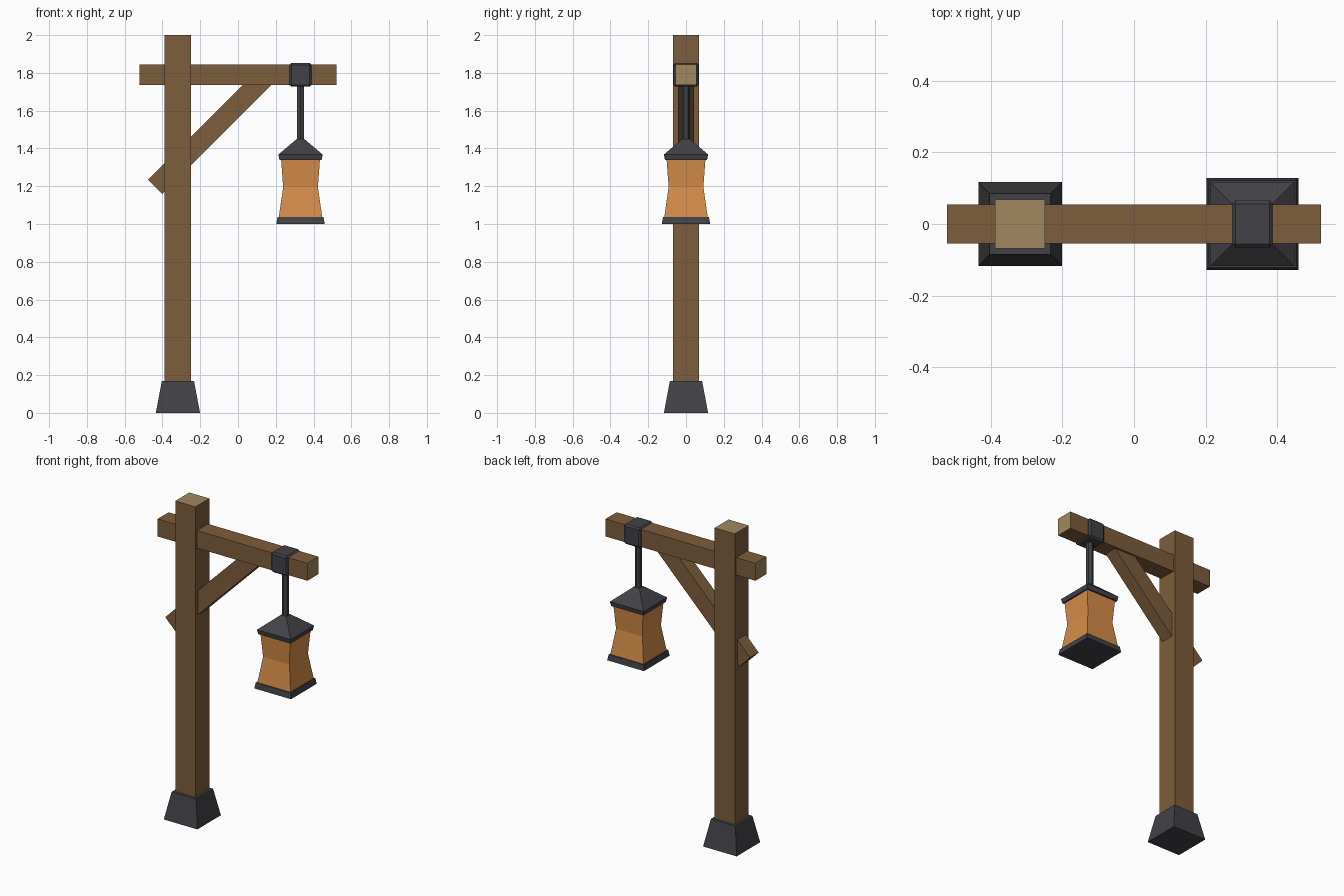
import bpy, bmesh, math
from mathutils import Matrix, Vector

if "Cube" in bpy.data.objects:
    bpy.data.objects.remove(bpy.data.objects["Cube"])


def material(name, r, g, b):
    lin = [((c / 255 + 0.055) / 1.055) ** 2.4 for c in (r, g, b)]
    m = bpy.data.materials.new(name)
    m.diffuse_color = (*lin, 1.0)
    m.use_nodes = True
    m.node_tree.nodes["Principled BSDF"].inputs["Base Color"].default_value = m.diffuse_color
    return m


WOOD = material("brown wood", 125, 93, 60)
CUT = material("pale cut wood", 161, 136, 95)
IRON = material("dark iron", 66, 65, 70)
GLASS = material("amber glass", 214, 141, 73)


def finish(name, bm, *mats):
    bmesh.ops.recalc_face_normals(bm, faces=bm.faces[:])
    me = bpy.data.meshes.new(name)
    bm.to_mesh(me)
    bm.free()
    for m in mats:
        me.materials.append(m)
    ob = bpy.data.objects.new(name, me)
    bpy.context.collection.objects.link(ob)
    return ob


def box(name, center, size, mats, cut_axis=None, angle=0.0, bevel=0.0):
    """Box turned about y; faces along cut_axis take the second material."""
    bm = bmesh.new()
    bmesh.ops.create_cube(bm, size=1.0)
    bmesh.ops.scale(bm, vec=Vector(size), verts=bm.verts[:])
    bm.normal_update()
    if cut_axis is not None:
        for f in bm.faces:
            if abs(f.normal[cut_axis]) > 0.9:
                f.material_index = 1
    if bevel:
        bmesh.ops.bevel(bm, geom=bm.edges[:], offset=bevel, segments=1, affect='EDGES')
    bmesh.ops.transform(bm, verts=bm.verts[:],
                        matrix=Matrix.Translation(center) @ Matrix.Rotation(angle, 4, 'Y'))
    return finish(name, bm, *mats)


def square_stack(name, cx, profile, mat):
    """Stack of square sections given as (half width, z)."""
    bm = bmesh.new()
    rings = [[bm.verts.new((cx + sx * h, sy * h, z))
              for sx, sy in ((-1, -1), (1, -1), (1, 1), (-1, 1))] for h, z in profile]
    for a, b in zip(rings, rings[1:]):
        for i in range(4):
            j = (i + 1) % 4
            bm.faces.new((a[i], a[j], b[j], b[i]))
    bm.faces.new(rings[0][::-1])
    bm.faces.new(rings[-1])
    return finish(name, bm, mat)


PX, LX = -0.318, 0.331  # post and lantern positions

# Timber frame
box("post", (PX, 0, 1.025), (0.14, 0.138, 1.95), (WOOD, CUT), cut_axis=2)
box("beam", (0, 0, 1.79), (1.044, 0.11, 0.11), (WOOD, CUT), cut_axis=0)
low, high = Vector((-0.439, 0, 1.196)), Vector((0.153, 0, 1.788))
box("brace", (low + high) / 2, ((high - low).length, 0.084, 0.108), (WOOD,),
    angle=-math.radians(45))

# Iron foot
square_stack("foot", PX, [(0.117, 0), (0.085, 0.17)], IRON)

# Band round the beam and hanging rod
box("beam_band", (LX, 0, 1.79), (0.116, 0.132, 0.126), (IRON,), bevel=0.01)
bm = bmesh.new()
bmesh.ops.create_cone(bm, cap_ends=True, segments=6, radius1=0.021, radius2=0.021,
                      depth=0.32, matrix=Matrix.Translation((LX, 0, 1.59)))
finish("hanging_rod", bm, IRON)

# Lantern
square_stack("lantern_base", LX, [(0.128, 1.0), (0.122, 1.036)], IRON)
square_stack("lantern_glass", LX, [(0.116, 1.03), (0.092, 1.195), (0.103, 1.345)], GLASS)
square_stack("lantern_roof", LX, [(0.112, 1.34), (0.117, 1.368), (0.02, 1.45)], IRON)
